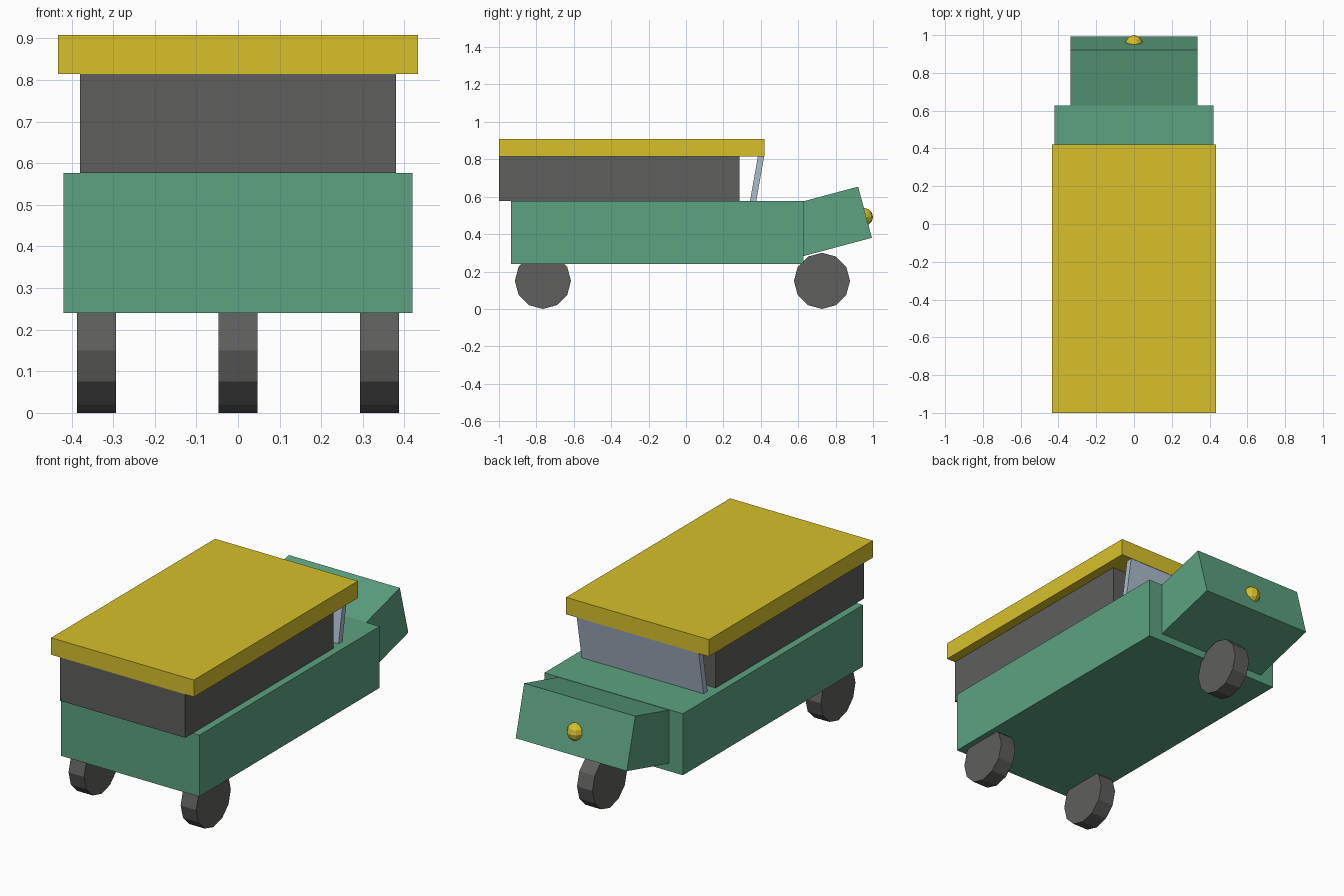
import bpy
import bmesh
from math import radians, sin, cos
from mathutils import Matrix

if "Cube" in bpy.data.objects:
    bpy.data.objects.remove(bpy.data.objects["Cube"])


def material(name, rgb):
    m = bpy.data.materials.new(name)
    m.diffuse_color = (*rgb, 1)
    m.use_nodes = True
    m.node_tree.nodes["Principled BSDF"].inputs["Base Color"].default_value = m.diffuse_color
    return m


GREEN = material("green_paint", (0.107, 0.362, 0.22))
YELLOW = material("yellow_paint", (0.686, 0.527, 0.024))
DARK = material("dark_grey", (0.112, 0.112, 0.108))
GLASS = material("glass", (0.41, 0.51, 0.6))


def finish(name, bm, mat, location, tilt=0):
    mesh = bpy.data.meshes.new(name)
    bm.to_mesh(mesh)
    bm.free()
    mesh.materials.append(mat)
    obj = bpy.data.objects.new(name, mesh)
    obj.location = location
    obj.rotation_euler.x = radians(tilt)
    bpy.context.collection.objects.link(obj)
    return obj


def box(name, size, location, mat, tilt=0):
    bm = bmesh.new()
    bmesh.ops.create_cube(bm, size=1, matrix=Matrix.Diagonal((*size, 1)))
    return finish(name, bm, mat, location, tilt)


def span_box(name, half_x, y0, y1, z0, z1, mat):
    return box(name, (2 * half_x, y1 - y0, z1 - z0),
               (0, (y0 + y1) / 2, (z0 + z1) / 2), mat)


def wheel(name, x, y):
    bm = bmesh.new()
    # 12-sided disc, axle along x, one corner touching the ground
    bmesh.ops.create_cone(bm, cap_ends=True, segments=12, radius1=0.15,
                          radius2=0.15, depth=0.094,
                          matrix=Matrix.Rotation(radians(90), 4, 'Y'))
    return finish(name, bm, DARK, (x, y, 0.15))


# Body, cabin and overhanging roof
span_box("body", 0.42, -0.935, 0.627, 0.24, 0.577, GREEN)
span_box("cabin", 0.38, -1.0, 0.286, 0.577, 0.815, DARK)
span_box("roof", 0.433, -1.0, 0.42, 0.815, 0.908, YELLOW)

# Upturned nose, its inner end buried in the body
tilt, length = 15, 0.45
a = radians(tilt)
box("nose", (0.674, length, 0.283),
    (0, 0.957 - cos(a) * length / 2, 0.517 - sin(a) * length / 2), GREEN, tilt)

# Leaning windscreen between body and roof
box("windscreen", (0.74, 0.033, 0.27), (0, 0.38, 0.696), GLASS, -10)

# Headlamp
bm = bmesh.new()
bmesh.ops.create_uvsphere(bm, u_segments=10, v_segments=6, radius=0.048)
finish("headlamp", bm, YELLOW, (0, 0.952, 0.492))

# Three wheels: a pair under the box end and one under the nose
for side, x in (("left", -0.34), ("right", 0.34)):
    wheel("wheel_" + side, x, -0.765)
wheel("nose_wheel", 0, 0.727)
